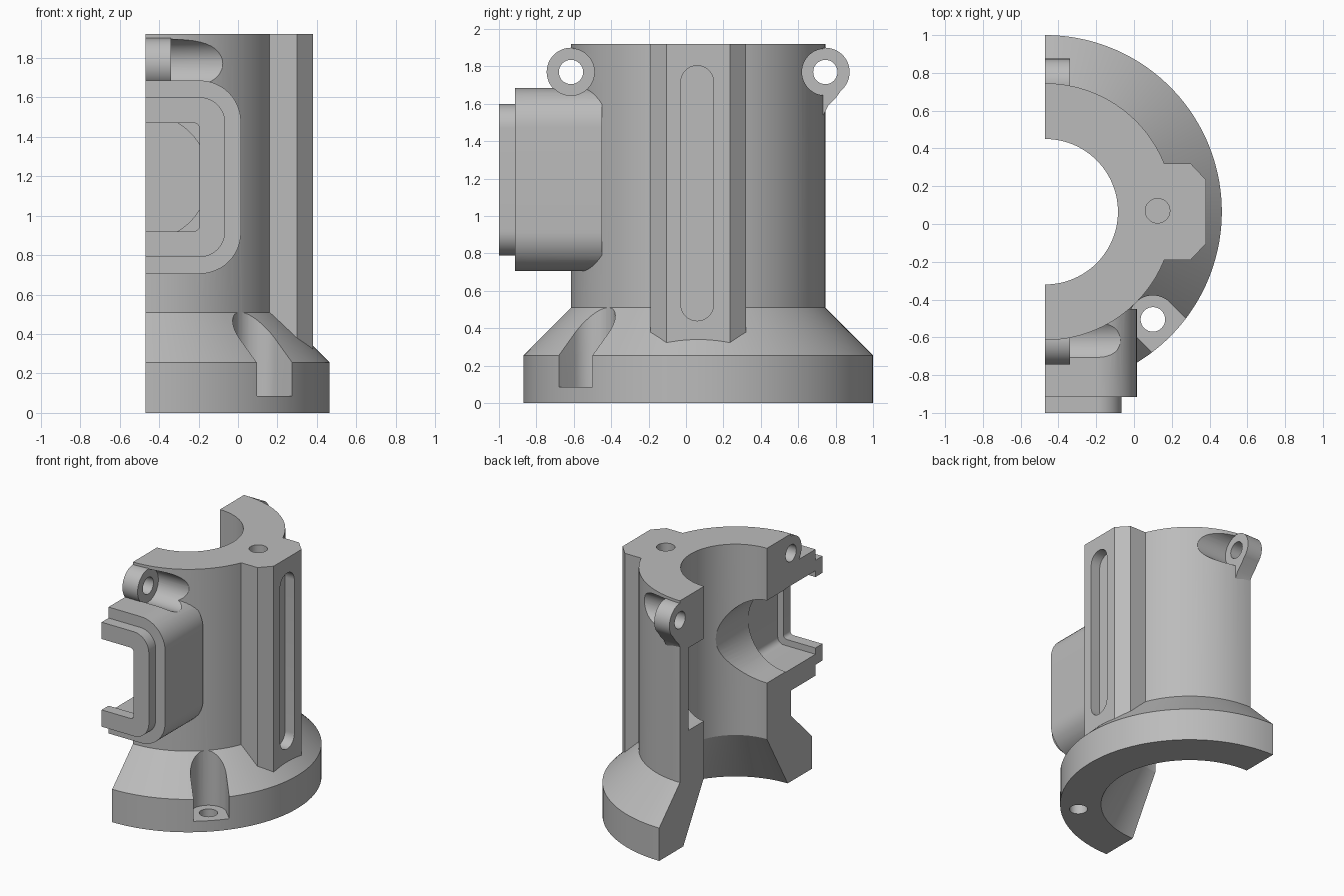
import bpy, bmesh, math
from mathutils import Vector

if "Cube" in bpy.data.objects:
    bpy.data.objects.remove(bpy.data.objects["Cube"], do_unlink=True)

CX, CY = -0.47, 0.065      # main axis of the housing
WALL = 0.68                # outer radius of the barrel
TOP = 1.92
WIN_Z = 1.195              # height of the window axis

grey = bpy.data.materials.new("cast grey")
grey.use_nodes = True
grey.diffuse_color = (0.5, 0.5, 0.5, 1)
grey.node_tree.nodes["Principled BSDF"].inputs["Base Color"].default_value = (0.5, 0.5, 0.5, 1)


def loft(name, rings, closed=False):
    """Skin a list of point rings; cap the ends or close the chain."""
    bm = bmesh.new()
    loops = [[bm.verts.new(p) for p in ring] for ring in rings]
    pairs = list(zip(loops, loops[1:]))
    if closed:
        pairs.append((loops[-1], loops[0]))
    else:
        bm.faces.new(loops[0])
        bm.faces.new(loops[-1])
    n = len(loops[0])
    for a, b in pairs:
        for i in range(n):
            j = (i + 1) % n
            bm.faces.new((a[i], a[j], b[j], b[i]))
    bmesh.ops.recalc_face_normals(bm, faces=bm.faces)
    mesh = bpy.data.meshes.new(name)
    bm.to_mesh(mesh)
    bm.free()
    mesh.materials.append(grey)
    obj = bpy.data.objects.new(name, mesh)
    bpy.context.collection.objects.link(obj)
    return obj


def prism(name, outline, axis, start, end):
    """Extrude a 2D outline along x, y or z."""
    place = {"x": lambda u, v, t: (t, u, v),
             "y": lambda u, v, t: (u, t, v),
             "z": lambda u, v, t: (u, v, t)}[axis]
    return loft(name, [[place(u, v, t) for u, v in outline] for t in (start, end)])


def arc(u, v, r, a0, a1, n):
    return [(u + r * math.cos(math.radians(a0 + (a1 - a0) * i / n)),
             v + r * math.sin(math.radians(a0 + (a1 - a0) * i / n))) for i in range(n + 1)]


def circle(u, v, r, n=48):
    return arc(u, v, r, 0, 360, n)[:-1]


def rounded(u, v, w, h, r, n=12):
    """Rounded rectangle with half sizes w and h."""
    pts = []
    for k, (sx, sy) in enumerate(((1, 1), (-1, 1), (-1, -1), (1, -1))):
        pts += arc(u + sx * (w - r), v + sy * (h - r), r, 90 * k, 90 * k + 90, n)
    return pts


def combine(target, tool, operation):
    mod = target.modifiers.new(tool.name, "BOOLEAN")
    mod.operation, mod.solver, mod.object = operation, "EXACT", tool
    bpy.context.view_layer.objects.active = target
    bpy.ops.object.modifier_apply(modifier=mod.name)
    bpy.data.objects.remove(tool, do_unlink=True)


# Barrel with flared base, turned around the main axis
profile = [(0.64, 0), (0.935, 0), (0.935, 0.255), (WALL, 0.51),
           (WALL, TOP), (0.385, TOP), (0.385, 0.44)]
steps = 128
rings = []
for i in range(steps):
    a = 2 * math.pi * (i + 0.5) / steps
    rings.append([(CX + r * math.cos(a), CY + r * math.sin(a), z) for r, z in profile])
housing = loft("split_housing", rings, closed=True)


def add(*args):
    combine(housing, prism(*args), "UNION")


def cut(*args):
    combine(housing, prism(*args), "DIFFERENCE")


# Side rib with chamfered corners
add("side_rib", [(0.1, CY - 0.255), (0.3, CY - 0.255), (0.38, CY - 0.17),
                 (0.38, CY + 0.17), (0.3, CY + 0.255), (0.1, CY + 0.255)], "z", 0.27, TOP)

# Window boss and its collar
add("window_boss", rounded(CX, WIN_Z, 0.485, 0.49, 0.21), "y", -0.45, -0.915)
add("window_collar", rounded(CX, WIN_Z, 0.405, 0.405, 0.13), "y", -0.8, -1.0)

# Bolt pockets beside the lugs, then the lugs themselves
for side in (-1, 1):
    y = CY + side * WALL
    cut("lug_pocket", circle(y, 1.77, 0.125), "x", -0.34, 0.12)
    add("lug", circle(y, 1.77, 0.13), "x", -0.6, -0.34)
add("lug_web", [(0.7, 1.54), (0.735, 1.54), (0.76, 1.59), (0.8, 1.63),
                (0.85, 1.7), (0.8, 1.75), (0.7, 1.75)], "x", -0.6, -0.34)
for side in (-1, 1):
    cut("lug_hole", circle(CY + side * WALL, 1.77, 0.065, 32), "x", -0.7, -0.3)

# Window: cross bore, square chamber and collar opening
cut("cross_bore", circle(CX, WIN_Z, 0.32, 64), "y", -0.6, 0.64)
cut("window_chamber", rounded(CX, WIN_Z, 0.324, 0.324, 0.05, 6), "y", -0.55, -0.915)
cut("collar_opening", rounded(CX, WIN_Z, 0.275, 0.275, 0.03, 6), "y", -0.88, -1.1)

# Rib slot and top hole
cut("rib_slot", rounded(0.06, 1.122, 0.0875, 0.682, 0.087), "x", 0.3, 0.5)
cut("top_hole", circle(0.125, 0.07, 0.065, 32), "z", 1.6, 2.1)

# Base bolt recess, open toward the rim, with a through hole
bolt = Vector((0.1, -0.505))
out = Vector((1, -1)).normalized() * 0.4
recess = arc(bolt.x, bolt.y, 0.127, 45, 225, 24)
recess += [(recess[-1][0] + out.x, recess[-1][1] + out.y),
           (recess[0][0] + out.x, recess[0][1] + out.y)]
cut("bolt_recess", recess, "z", 0.085, 0.52)
cut("bolt_hole", circle(bolt.x, bolt.y, 0.065, 32), "z", -0.2, 0.3)

# Split plane
cut("split_plane", [(-3, -3), (CX, -3), (CX, 3), (-3, 3)], "z", -1, 3)

bpy.ops.object.select_all(action="DESELECT")
housing.select_set(True)
bpy.context.view_layer.objects.active = housing
bpy.ops.object.shade_smooth_by_angle(angle=math.radians(25))
